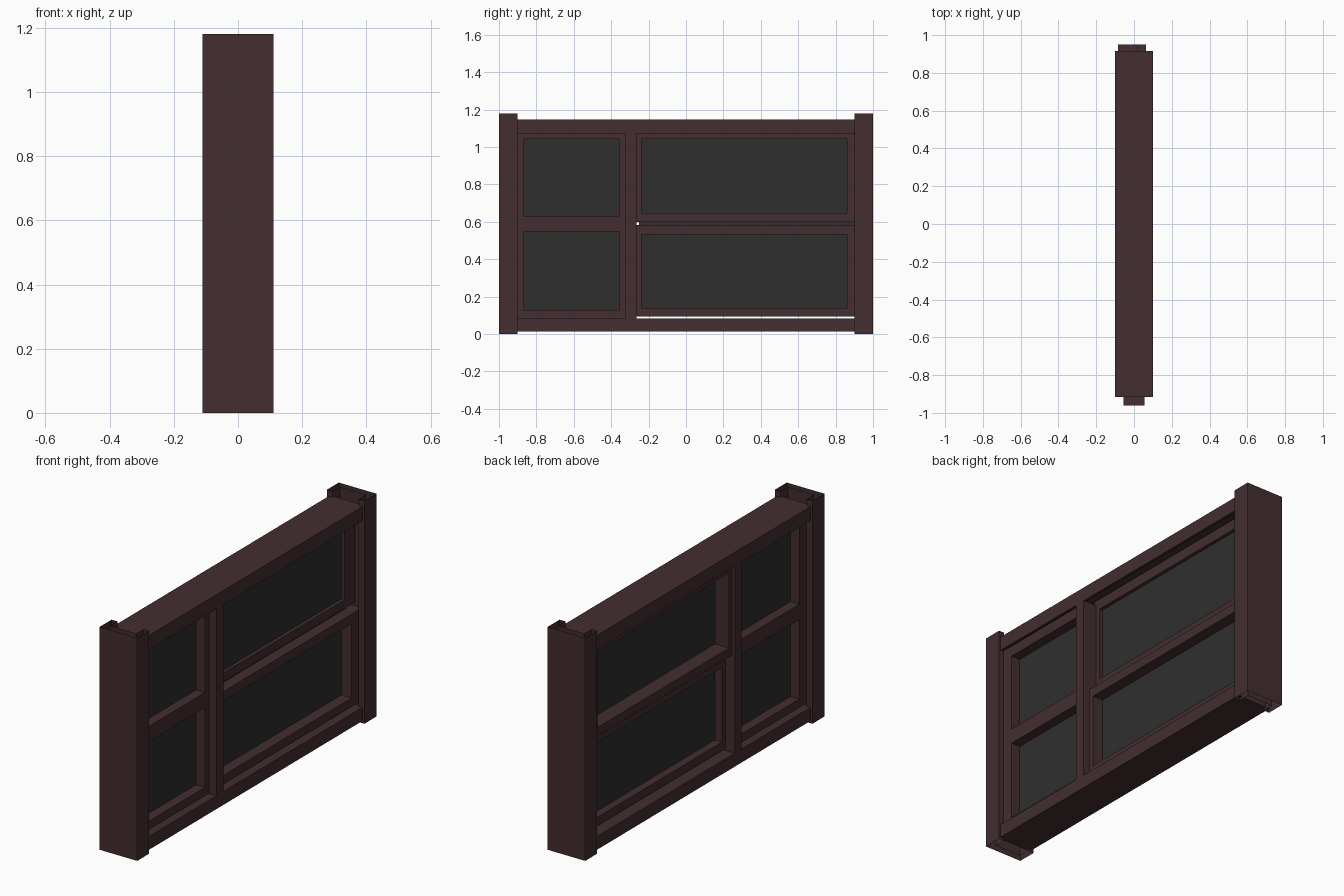
import bpy, bmesh
from mathutils import Vector

if "Cube" in bpy.data.objects:
    bpy.data.objects.remove(bpy.data.objects["Cube"])


def material(name, rgb):
    m = bpy.data.materials.new(name)
    m.diffuse_color = (*rgb, 1)
    m.use_nodes = True
    m.node_tree.nodes["Principled BSDF"].inputs["Base Color"].default_value = m.diffuse_color
    return m


FRAME = material("dark brown frame", (0.056, 0.027, 0.029))
GLASS = material("dark grey glass", (0.028, 0.028, 0.028))


def finish(name, bm, mat):
    bmesh.ops.recalc_face_normals(bm, faces=bm.faces)
    me = bpy.data.meshes.new(name)
    bm.to_mesh(me)
    bm.free()
    me.materials.append(mat)
    ob = bpy.data.objects.new(name, me)
    bpy.context.collection.objects.link(ob)
    return ob


def boxes(name, parts, mat):
    """Each part is ((x0, x1), (y0, y1), (z0, z1))."""
    bm = bmesh.new()
    for p in parts:
        vs = bmesh.ops.create_cube(bm, size=1)["verts"]
        for v in vs:
            v.co = Vector([(a + b) / 2 + c * (b - a) for (a, b), c in zip(p, v.co)])
    return finish(name, bm, mat)


def channel(name, points, start, sweep):
    """Open-ended extrusion of a closed profile."""
    bm = bmesh.new()
    lo = [bm.verts.new(p) for p in points]
    hi = [bm.verts.new(Vector(p) + Vector(sweep)) for p in points]
    n = len(points)
    for i in range(n):
        j = (i + 1) % n
        bm.faces.new((lo[i], lo[j], hi[j], hi[i]))
    return finish(name, bm, FRAME)


def grooved(half, lip, outer, inner, floor):
    """Profile of a bar with a groove on its inner side."""
    return [(-half, outer), (half, outer), (half, inner), (lip, inner),
            (lip, floor), (-lip, floor), (-lip, inner), (-half, inner)]


def sash(name, x, y, z, glass_y, glass_z, mids=()):
    """Two full-height stiles with rails between them."""
    parts = [(x, (y[0], glass_y[0]), z), (x, (glass_y[1], y[1]), z)]
    for r in [(z[0], glass_z[0]), (glass_z[1], z[1]), *mids]:
        parts.append((x, glass_y, r))
    return boxes(name, parts, FRAME)


# hollow side jambs, open at top and bottom
for name, s in (("left_jamb", -1), ("right_jamb", 1)):
    prof = grooved(0.11, 0.077, s * 1.0, s * 0.9, s * 0.962)
    channel(name, [(x, y, 0) for x, y in prof], (0, 0, 0), (0, 0, 1.18))

# grooved head, flat sill and mullion
prof = grooved(0.1, 0.087, 1.148, 1.073, 1.11)
channel("head", [(x, -0.915, z) for x, z in prof], (0, 0, 0), (0, 1.83, 0))
boxes("sill", [((-0.1, 0.1), (-0.915, 0.915), (0.013, 0.084))], FRAME)
boxes("mullion", [((-0.1, 0.1), (-0.323, -0.265), (0.08, 1.075))], FRAME)

# fixed sash with a middle rail
sash("fixed_sash", (-0.055, 0.055), (-0.96, -0.31), (0.07, 1.1),
     (-0.87, -0.355), (0.128, 1.043), [(0.549, 0.63)])

# two sliding sashes, offset in depth
sash("upper_sash", (-0.085, 0.021), (-0.28, 0.95), (0.6, 1.1),
     (-0.238, 0.861), (0.647, 1.043))
sash("lower_sash", (-0.045, 0.063), (-0.28, 0.95), (0.094, 0.583),
     (-0.238, 0.861), (0.139, 0.533))

# glass panes
boxes("fixed_glass", [((-0.003, 0.003), (-0.9, -0.34), (0.1, 1.06))], GLASS)
boxes("sliding_glass", [((-0.003, 0.003), (-0.25, 0.9), (0.11, 1.06))], GLASS)
